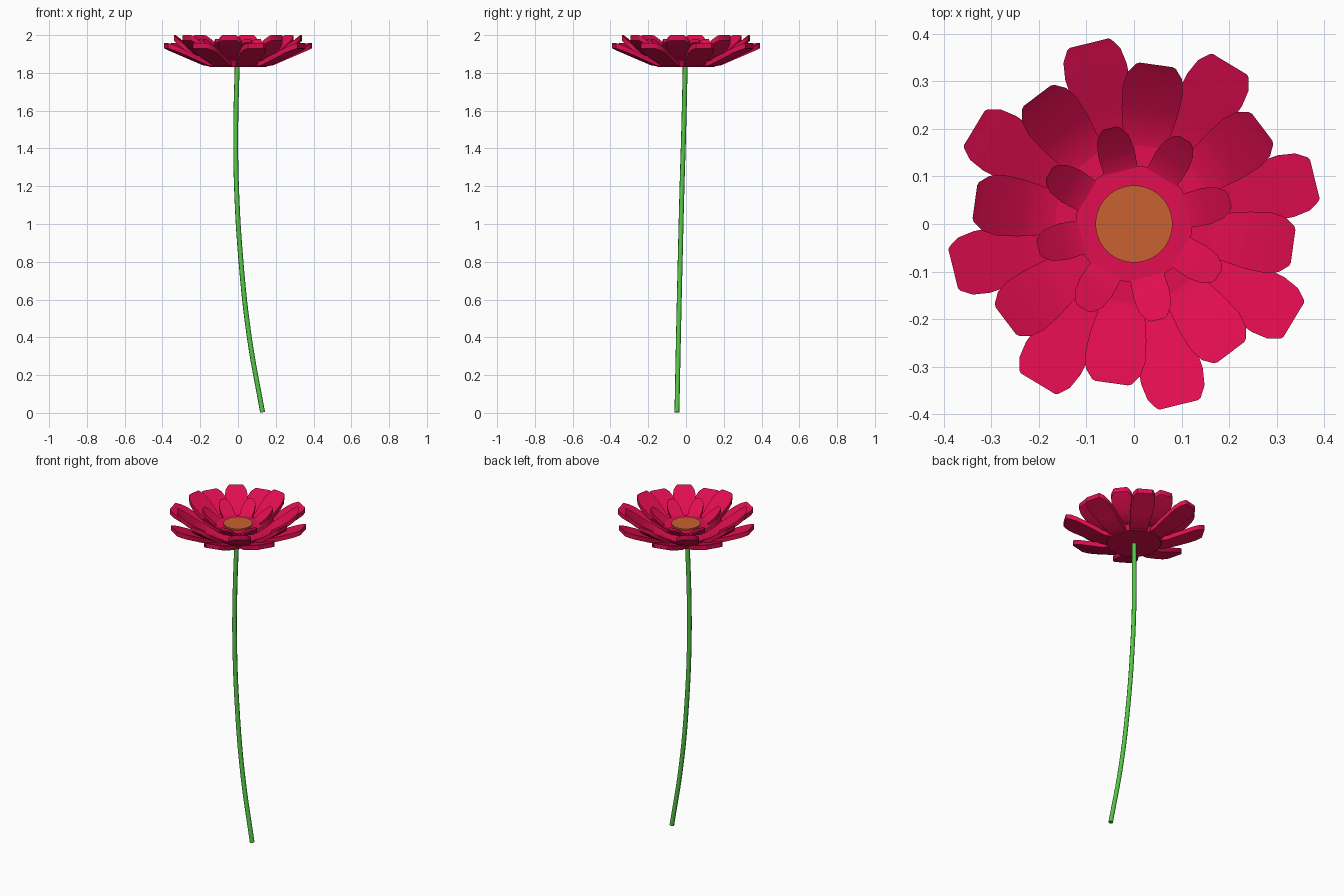
import bpy, bmesh
from math import radians, sin, cos, pi
from mathutils import Matrix, Vector

if "Cube" in bpy.data.objects:
    bpy.data.objects.remove(bpy.data.objects["Cube"])


def material(name, rgb):
    m = bpy.data.materials.new(name)
    m.diffuse_color = (*rgb, 1)
    m.use_nodes = True
    m.node_tree.nodes["Principled BSDF"].inputs["Base Color"].default_value = m.diffuse_color
    return m


RED = material("crimson", (0.75, 0.004, 0.08))
GREEN = material("green", (0.09, 0.58, 0.06))
ORANGE = material("orange", (0.58, 0.12, 0.03))


def finish(name, bm, mat):
    bmesh.ops.recalc_face_normals(bm, faces=bm.faces)
    mesh = bpy.data.meshes.new(name)
    bm.to_mesh(mesh)
    bm.free()
    ob = bpy.data.objects.new(name, mesh)
    bpy.context.collection.objects.link(ob)
    mesh.materials.append(mat)
    bpy.ops.object.select_all(action='DESELECT')
    ob.select_set(True)
    bpy.context.view_layer.objects.active = ob
    bpy.ops.object.shade_smooth_by_angle(angle=radians(30))
    return ob


def add_disc(bm, r_low, r_top, z0, z1, n=48):
    bmesh.ops.create_cone(bm, cap_ends=True, segments=n, radius1=r_low, radius2=r_top,
                          depth=z1 - z0, matrix=Matrix.Translation((0, 0, (z0 + z1) / 2)))


def add_petal(bm, stations, thick, angle):
    """Stations along the petal: (radius, half width, top height)."""
    rot = Matrix.Rotation(angle, 3, 'Z')
    rings = []
    for r, w, z in stations:
        pts = [(r, -w, z), (r, w, z), (r, w, z - thick), (r, -w, z - thick)]
        rings.append([bm.verts.new(rot @ Vector(p)) for p in pts])
    for a, b in zip(rings, rings[1:]):
        for i in range(4):
            j = (i + 1) % 4
            bm.faces.new((a[i], a[j], b[j], b[i]))
    bm.faces.new(rings[0])
    bm.faces.new(rings[-1])


def petal_layer(name, disc, stations, thick, start):
    bm = bmesh.new()
    add_disc(bm, *disc)
    for k in range(8):
        add_petal(bm, stations, thick, radians(start + 45 * k))
    return finish(name, bm, RED)


# Three stacked layers of eight petals
petal_layer("outer_petals", (0.15, 0.165, 1.83, 1.86),
            [(0.12, 0.048, 1.858), (0.18, 0.052, 1.869), (0.26, 0.062, 1.903),
             (0.33, 0.067, 1.933), (0.365, 0.062, 1.947), (0.388, 0.048, 1.956),
             (0.392, 0.042, 1.958)], 0.028, 14)
petal_layer("middle_petals", (0.17, 0.195, 1.86, 1.892),
            [(0.14, 0.045, 1.889), (0.19, 0.05, 1.895), (0.24, 0.06, 1.925),
             (0.285, 0.064, 1.957), (0.315, 0.058, 1.98), (0.335, 0.042, 1.997),
             (0.338, 0.035, 2.0)], 0.028, -8)
petal_layer("inner_petals", (0.115, 0.123, 1.88, 1.912),
            [(0.1, 0.035, 1.908), (0.125, 0.037, 1.915), (0.155, 0.039, 1.936),
             (0.185, 0.034, 1.96), (0.203, 0.022, 1.975), (0.208, 0.014, 1.98)], 0.02, 14)

# Flower centre
bm = bmesh.new()
add_disc(bm, 0.081, 0.081, 1.89, 1.92)
finish("flower_centre", bm, ORANGE)

# Curved stem
curve = bpy.data.curves.new("stem", 'CURVE')
curve.dimensions = '3D'
curve.bevel_depth = 0.013
curve.bevel_resolution = 2
curve.use_fill_caps = True
path = [(0.13, -0.048, 0.003), (0.06, -0.04, 0.4), (0.016, -0.031, 0.8),
        (-0.008, -0.021, 1.2), (-0.012, -0.012, 1.5), (-0.004, -0.004, 1.845)]
spline = curve.splines.new('BEZIER')
spline.bezier_points.add(len(path) - 1)
for p, co in zip(spline.bezier_points, path):
    p.co = co
    p.handle_left_type = p.handle_right_type = 'AUTO'
spline.resolution_u = 6
stem = bpy.data.objects.new("stem", curve)
bpy.context.collection.objects.link(stem)
curve.materials.append(GREEN)
